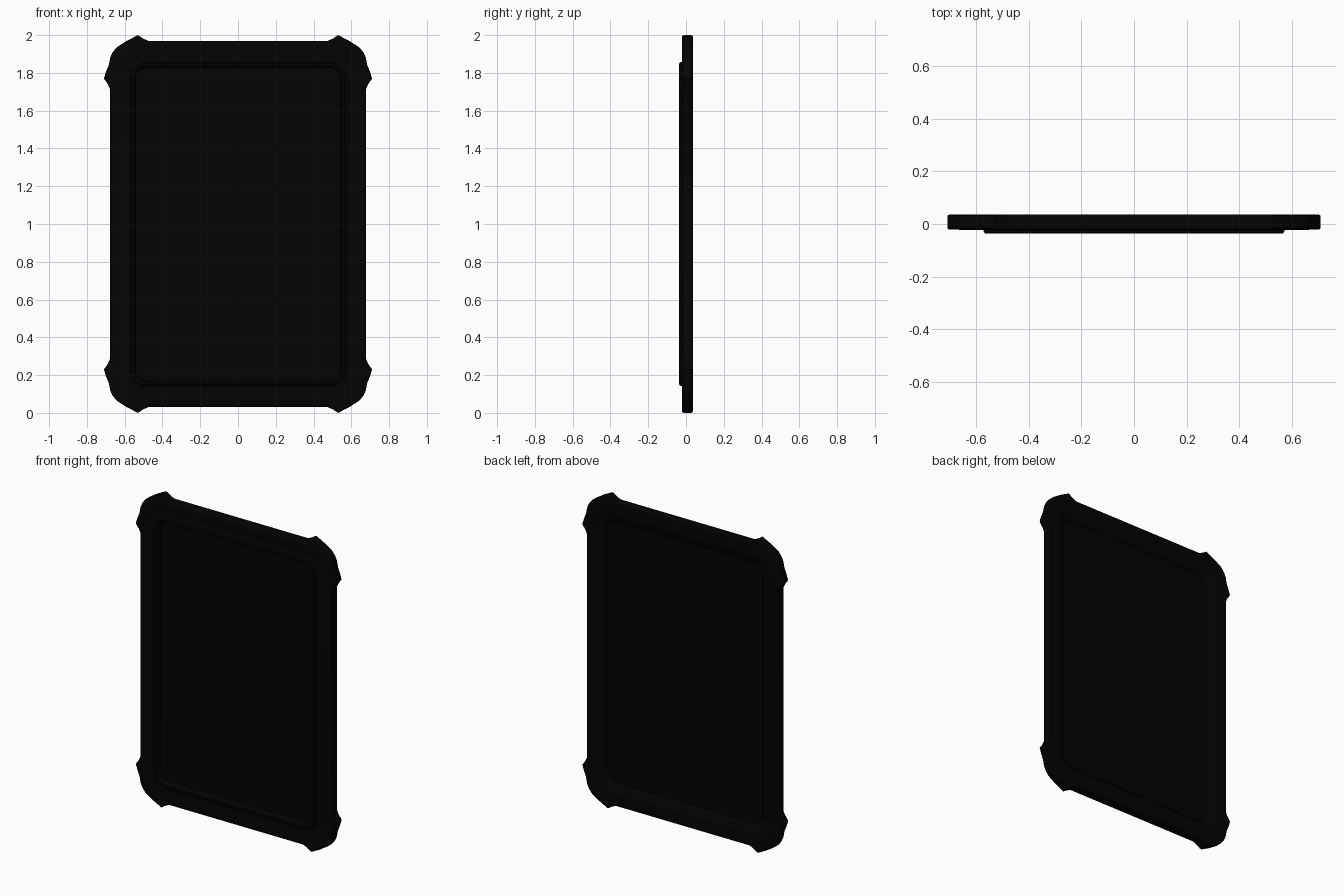
import bpy, bmesh, math

if "Cube" in bpy.data.objects:
    bpy.data.objects.remove(bpy.data.objects["Cube"])

black = bpy.data.materials.new("black_rubber")
black.diffuse_color = (0.001, 0.001, 0.001, 1)
black.use_nodes = True
black.node_tree.nodes["Principled BSDF"].inputs["Base Color"].default_value = black.diffuse_color

# One corner of the case outline, right side up to top edge (x, height from middle)
BUMPER = [(.678, .715), (.690, .742), (.71, .77), (.698, .808), (.684, .842),
          (.677, .88), (.665, .907), (.643, .935), (.588, .970), (.53, 1.0),
          (.506, .984), (.475, .969)]
N = len(BUMPER)


def rounded(hx, hz, r):
    """Corner points of a rounded rectangle."""
    pts = []
    for i in range(N):
        a = math.pi / 2 * i / (N - 1)
        pts.append((hx - r + r * math.cos(a), hz - r + r * math.sin(a)))
    return pts


def bumper(inset=0.0, blend=0.0):
    """Corner points of the bumper outline, eased towards a plain rounded frame."""
    plain = rounded(.622, .912, .12)
    return [((x - inset) * (1 - blend) + p * blend, (z - inset) * (1 - blend) + q * blend)
            for (x, z), (p, q) in zip(BUMPER, plain)]


def loft(name, sections, closed=False):
    """Mirror each corner to a full loop and bridge loops; closed joins last to first."""
    bm = bmesh.new()
    rings = []
    for corner, y in sections:
        back = corner[::-1]
        loop = (corner + [(-x, z) for x, z in back] +
                [(-x, -z) for x, z in corner] + [(x, -z) for x, z in back])
        rings.append([bm.verts.new((x, y, 1 + z)) for x, z in loop])
    pairs = list(zip(rings, rings[1:]))
    if closed:
        pairs.append((rings[-1], rings[0]))
    for a, b in pairs:
        for i in range(len(a)):
            j = (i + 1) % len(a)
            bm.faces.new((a[i], a[j], b[j], b[i]))
    if not closed:
        bm.faces.new(rings[0])
        bm.faces.new(rings[-1])
    bmesh.ops.recalc_face_normals(bm, faces=bm.faces)
    mesh = bpy.data.meshes.new(name)
    bm.to_mesh(mesh)
    bm.free()
    mesh.materials.append(black)
    obj = bpy.data.objects.new(name, mesh)
    bpy.context.collection.objects.link(obj)
    bpy.ops.object.select_all(action='DESELECT')
    obj.select_set(True)
    bpy.context.view_layer.objects.active = obj
    bpy.ops.object.shade_smooth_by_angle(angle=math.radians(30))


# Case frame: raised front lip, corner bumpers, rear rim stepping down to the panel
loft("bumper_case", [
    (rounded(.542, .827, .06), .002),
    (rounded(.548, .833, .065), -.030),
    (rounded(.553, .838, .07), -.035),
    (rounded(.565, .850, .08), -.036),
    (rounded(.571, .856, .085), -.032),
    (rounded(.573, .858, .09), -.022),
    (rounded(.585, .870, .095), -.017),
    (rounded(.607, .894, .11), -.017),
    (bumper(0, 1), -.021),
    (bumper(.007, .5), -.022),
    (bumper(.007, 0), -.021),
    (bumper(.002, 0), -.018),
    (bumper(0, 0), -.012),
    (bumper(0, 0), .028),
    (bumper(.002, 0), .033),
    (bumper(.007, 0), .036),
    (bumper(.007, .5), .036),
    (bumper(0, 1), .036),
    (rounded(.600, .885, .105), .035),
    (rounded(.590, .875, .1), .028),
    (rounded(.565, .850, .08), .024),
    (rounded(.550, .835, .065), .010),
], closed=True)

# Thin flat panel recessed inside the frame on both sides
loft("screen_panel", [
    (rounded(.548, .833, .065), -.003),
    (rounded(.548, .833, .065), .011),
])
